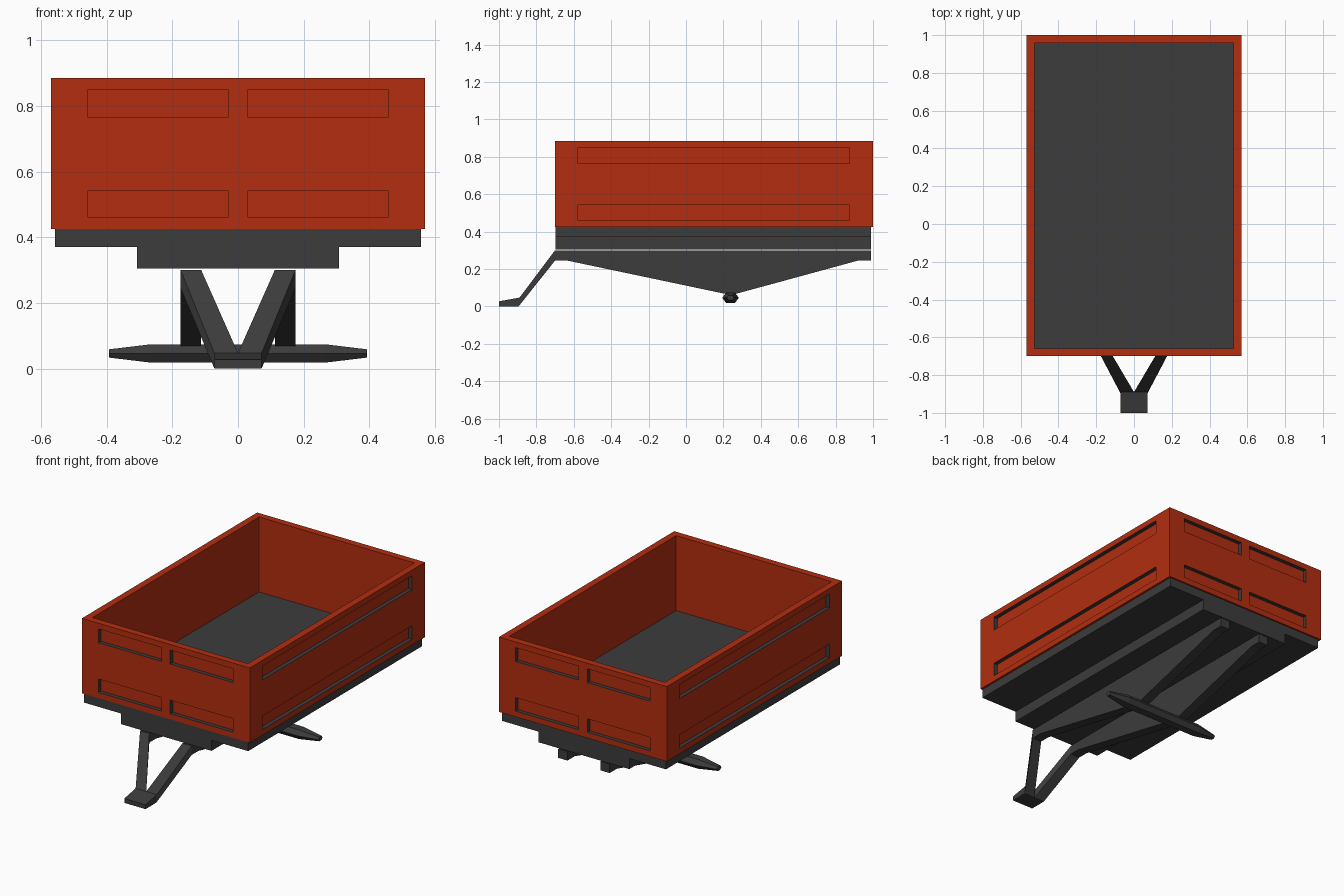
import bpy, bmesh
from mathutils import Vector

if "Cube" in bpy.data.objects:
    bpy.data.objects.remove(bpy.data.objects["Cube"])


def material(name, rgb):
    m = bpy.data.materials.new(name)
    m.diffuse_color = (*rgb, 1)
    m.use_nodes = True
    m.node_tree.nodes["Principled BSDF"].inputs["Base Color"].default_value = m.diffuse_color
    return m


RED = material("red_paint", (0.45, 0.027, 0.005))
GREY = material("dark_grey_metal", (0.045, 0.045, 0.045))


def finish(bm, name, mats):
    bmesh.ops.remove_doubles(bm, verts=bm.verts, dist=1e-5)
    bmesh.ops.recalc_face_normals(bm, faces=bm.faces)
    me = bpy.data.meshes.new(name)
    bm.to_mesh(me)
    bm.free()
    for m in mats:
        me.materials.append(m)
    ob = bpy.data.objects.new(name, me)
    bpy.context.collection.objects.link(ob)
    return ob


def loft(name, rings):
    """Closed solid through a series of rings with equal point counts."""
    bm = bmesh.new()
    vs = [[bm.verts.new(p) for p in r] for r in rings]
    n = len(rings[0])
    for a, b in zip(vs, vs[1:]):
        for i in range(n):
            j = (i + 1) % n
            bm.faces.new((a[i], a[j], b[j], b[i]))
    bm.faces.new(vs[0])
    bm.faces.new(vs[-1])
    return finish(bm, name, [GREY])


def slab(name, hx, y0, y1, z0, z1):
    return loft(name, [[(-hx, y0, z), (hx, y0, z), (hx, y1, z), (-hx, y1, z)]
                       for z in (z0, z1)])


# cargo box: four walls, each with recessed grey-edged slots
HX, Y0, Y1, Z0, Z1 = 0.57, -0.70, 1.0, 0.425, 0.885
WALL, DEPTH = 0.042, 0.025
ZS = [Z0, 0.46, 0.543, 0.765, 0.85, Z1]
END = [0, 0.113, 0.54, 0.6, 1.027, 1.14]
SIDE = [0, 0.122, 1.575, 1.7]
WALLS = [((-HX, Y0), (1, 0), END), ((HX, Y0), (0, 1), SIDE),
         ((HX, Y1), (-1, 0), END), ((-HX, Y1), (0, -1), [1.7 - u for u in SIDE[::-1]])]

bm = bmesh.new()


def quad(pts, mat=0):
    bm.faces.new([bm.verts.new(p) for p in pts]).material_index = mat


for (ox, oy), (dx, dy), us in WALLS:
    length = us[-1]

    def pt(u, z, d=0.0):
        return Vector((ox + dx * u - dy * d, oy + dy * u + dx * d, z))

    def inner(u, z):
        return pt(min(max(u, WALL), length - WALL), z, WALL)

    for i, (a, b) in enumerate(zip(us, us[1:])):
        for k, (p, q) in enumerate(zip(ZS, ZS[1:])):
            corners = [(a, p), (b, p), (b, q), (a, q)]
            if i % 2 and k % 2:
                quad([pt(u, z, DEPTH) for u, z in corners])
                for c, e in zip(corners, corners[1:] + corners[:1]):
                    quad([pt(*c), pt(*e), pt(*e, DEPTH), pt(*c, DEPTH)], 1)
            else:
                quad([pt(u, z) for u, z in corners])
        quad([inner(a, Z0), inner(a, Z1), inner(b, Z1), inner(b, Z0)])
        for z in (Z0, Z1):
            quad([pt(a, z), pt(b, z), inner(b, z), inner(a, z)])
finish(bm, "cargo_box", [RED, GREY])

# floor and chassis block
slab("floor_plate", 0.557, -0.697, 0.99, 0.37, 0.425)
slab("chassis_block", 0.308, -0.697, 0.99, 0.305, 0.37)

# tapered beams and drawbar arms, one per side
BEAM = [(-0.70, 0.30), (-0.70, 0.245), (-0.635, 0.245), (0.205, 0.068),
        (0.27, 0.068), (0.92, 0.245), (0.99, 0.245), (0.99, 0.30)]
for s, side in ((-1, "left"), (1, "right")):
    loft(side + "_beam", [[(s * x, y, z) for y, z in BEAM] for x in (0.112, 0.175)])
    loft(side + "_drawbar_arm", [
        [(s * 0.112, -0.70, 0.30), (s * 0.175, -0.70, 0.30),
         (s * 0.175, -0.70, 0.245), (s * 0.112, -0.70, 0.245)],
        [(0, -0.89, 0.047), (s * 0.072, -0.89, 0.047),
         (s * 0.072, -0.895, 0), (0, -0.895, 0)]])

# hitch tongue
TONGUE = [(-0.89, 0.047), (-1.0, 0.027), (-1.0, 0), (-0.895, 0)]
loft("hitch_tongue", [[(x, y, z) for y, z in TONGUE] for x in (-0.072, 0.072)])

# hexagonal axle with tapered ends
HEX = [(-0.044, 0), (-0.024, 0.028), (0.024, 0.028),
       (0.044, 0), (0.024, -0.028), (-0.024, -0.028)]
loft("axle", [[(x, 0.238 + y * f, 0.046 + z * f) for y, z in HEX]
              for x, f in ((-0.393, 0.45), (-0.265, 1), (0.265, 1), (0.393, 0.45))])
